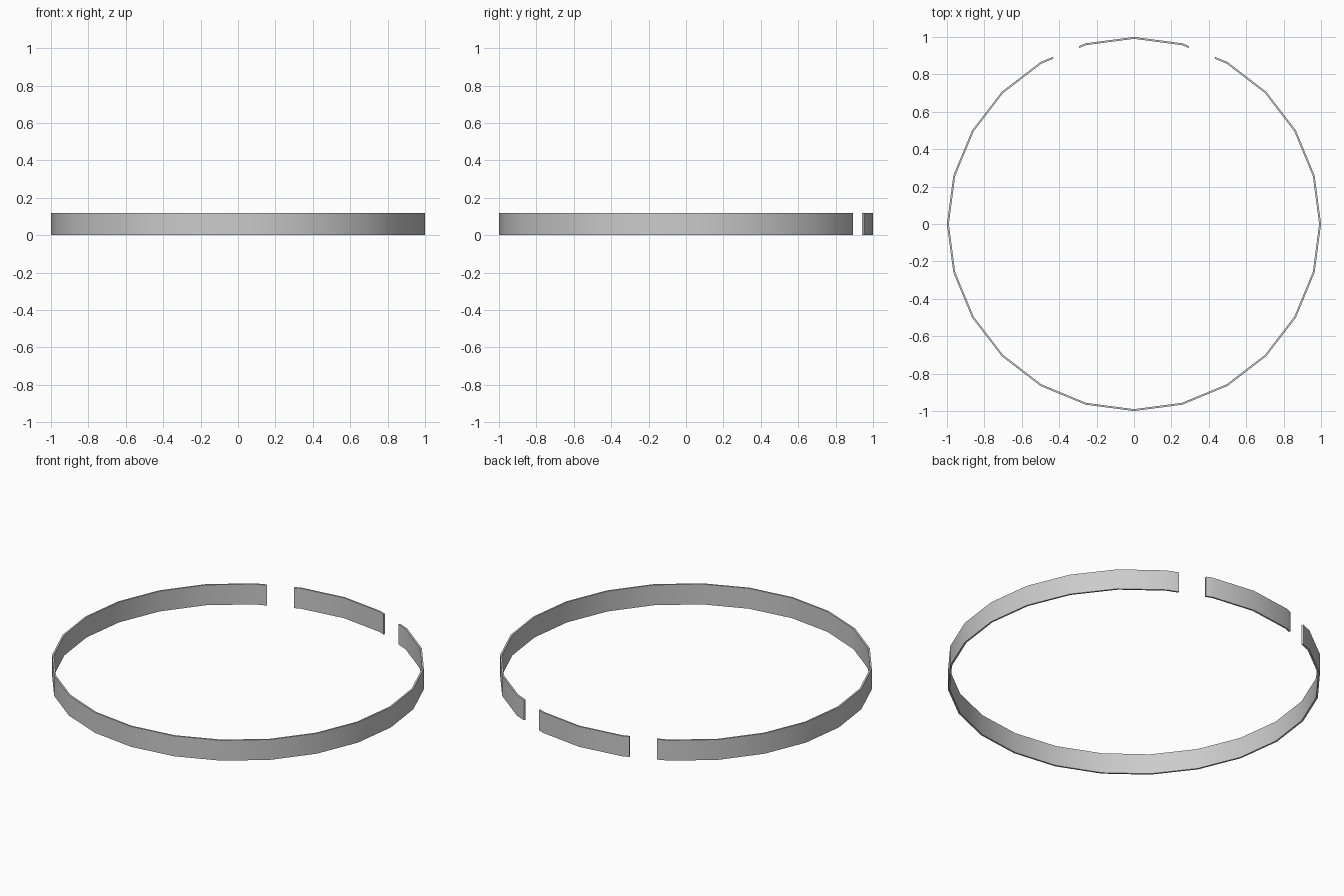
import bpy
from math import sin, cos, pi
from mathutils import Vector

if "Cube" in bpy.data.objects:
    bpy.data.objects.remove(bpy.data.objects["Cube"])

SIDES, HEIGHT, WALL = 24, 0.12, 0.01


def corner(i):
    # Corner i of the ring, counted clockwise from the back (+y)
    a = 2 * pi * i / SIDES
    return Vector((sin(a), cos(a), 0))


def along(t):
    # Point at fractional corner position t on the straight-sided ring
    i = int(t // 1)
    return corner(i).lerp(corner(i + 1), t - i)


def band(name, start, end):
    # Thin upright strip following the ring, closed on all sides
    steps = [start] + [i for i in range(-SIDES, 2 * SIDES) if start < i < end] + [end]
    verts, faces = [], []
    for t in steps:
        outer = along(t)
        inner = outer * (1 - WALL)
        up = Vector((0, 0, HEIGHT))
        verts += [outer, inner, inner + up, outer + up]
    for s in range(len(steps) - 1):
        for k in range(4):
            a, b = 4 * s + k, 4 * s + (k + 1) % 4
            faces.append((a, a + 4, b + 4, b))
    n = len(verts)
    faces += [(0, 1, 2, 3), (n - 1, n - 2, n - 3, n - 4)]
    mesh = bpy.data.meshes.new(name)
    mesh.from_pydata(verts, [], faces)
    # Consistent outward normals
    import bmesh
    bm = bmesh.new()
    bm.from_mesh(mesh)
    bmesh.ops.recalc_face_normals(bm, faces=bm.faces)
    bm.to_mesh(mesh)
    bm.free()
    obj = bpy.data.objects.new(name, mesh)
    bpy.context.collection.objects.link(obj)
    bpy.ops.object.select_all(action='DESELECT')
    obj.select_set(True)
    bpy.context.view_layer.objects.active = obj
    bpy.ops.object.shade_smooth_by_angle(angle=pi / 6)


# The two gaps sit in the sides between corners 1 and 2 left and right of the back
near, far = 1.15, 1.73
band("main_band", far, SIDES - far)
band("back_band", -near, near)
